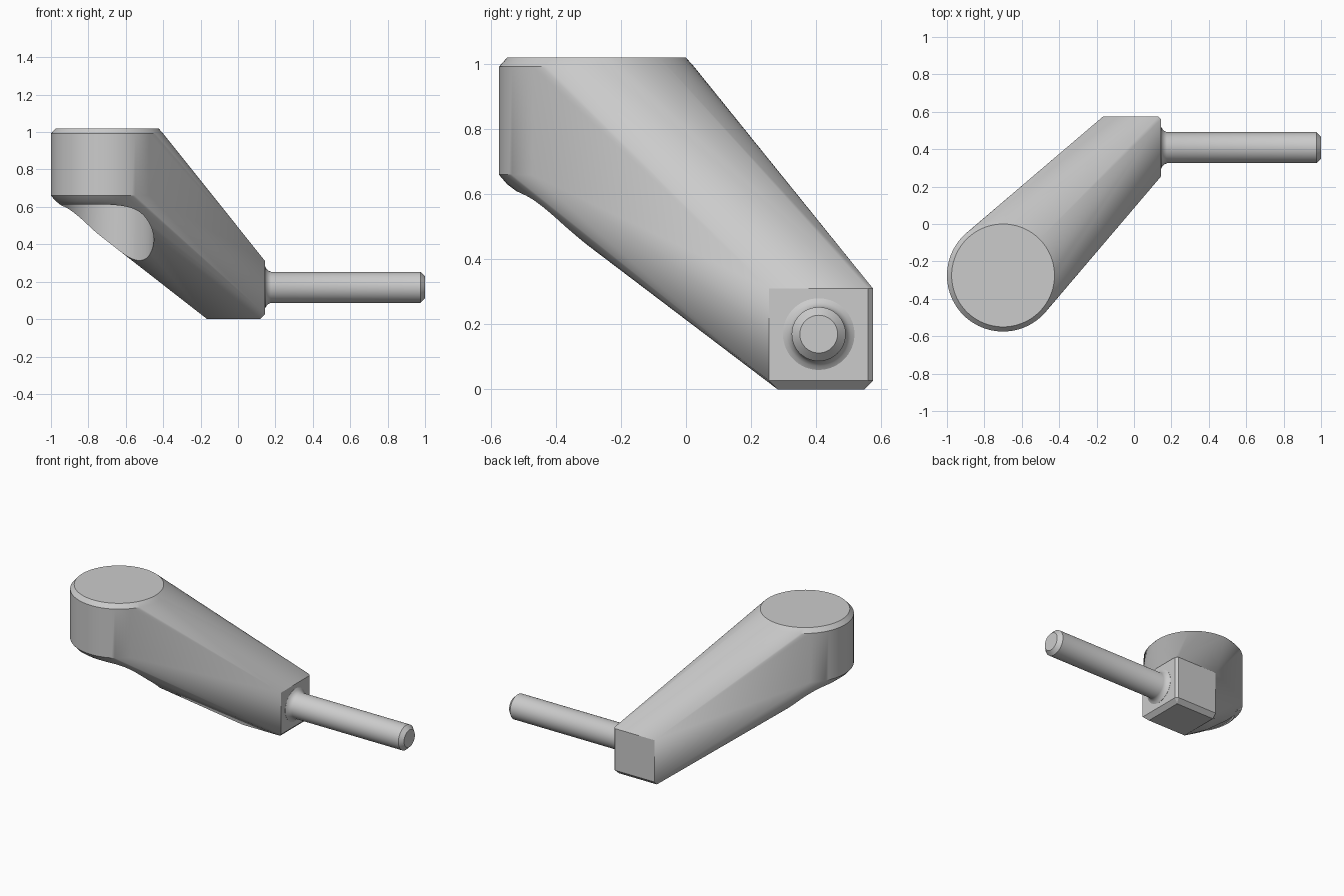
import bpy, bmesh
from math import cos, sin, pi, radians

if "Cube" in bpy.data.objects:
    bpy.data.objects.remove(bpy.data.objects["Cube"])

SEG = 96
HX, HY = -0.70, -0.275          # hub axis


def make_object(name, bm):
    bmesh.ops.recalc_face_normals(bm, faces=bm.faces)
    me = bpy.data.meshes.new(name)
    bm.to_mesh(me)
    bm.free()
    ob = bpy.data.objects.new(name, me)
    bpy.context.collection.objects.link(ob)
    return ob


def select_only(ob):
    bpy.ops.object.select_all(action='DESELECT')
    ob.select_set(True)
    bpy.context.view_layer.objects.active = ob


def lathe(name, profile, place):
    """Closed round solid from (radius, height) pairs; place maps to world."""
    bm = bmesh.new()
    rings = [[bm.verts.new(place(r * cos(2 * pi * i / SEG), r * sin(2 * pi * i / SEG), h))
              for i in range(SEG)] for r, h in profile]
    for a, b in zip(rings, rings[1:]):
        for i in range(SEG):
            j = (i + 1) % SEG
            bm.faces.new((a[i], a[j], b[j], b[i]))
    bm.faces.new(rings[0])
    bm.faces.new(rings[-1])
    return make_object(name, bm)


# Lever arm: round hub blended into a chamfered square block
bm = bmesh.new()
for r, z in [(0.252, 0.615), (0.275, 0.631), (0.30, 0.66), (0.30, 0.992), (0.275, 1.02)]:
    for i in range(SEG):
        a = 2 * pi * i / SEG
        bm.verts.new((HX + r * cos(a), HY + r * sin(a), z))
x0, x1, y0, y1, c = -0.165, 0.145, 0.255, 0.575, 0.027
for z in (0.027, 0.31):
    for x, y in [(x0, y1), (x1, y0), (x1, y1 - 0.015), (x1 - 0.015, y1)]:
        bm.verts.new((x, y, z))
for x, y in [(x0, y0 + c), (x0, y1 - c), (x1 - c, y0 + c), (x1 - c, y1 - c)]:
    bm.verts.new((x, y, 0))
res = bmesh.ops.convex_hull(bm, input=bm.verts)
loose = {v for v in res['geom_interior'] + res['geom_unused']
         if isinstance(v, bmesh.types.BMVert)}
bmesh.ops.delete(bm, geom=list(loose), context='VERTS')
bmesh.ops.dissolve_limit(bm, angle_limit=radians(0.2), verts=bm.verts, edges=bm.edges)
arm = make_object("lever_arm", bm)

# Round clearance under the hub
cutter = lathe("hub_clearance_cutter", [(0.25, -0.2), (0.25, 0.62)],
               lambda u, v, h: (HX + u, HY + v, h))
cutter.hide_render = True
mod = arm.modifiers.new("clearance", 'BOOLEAN')
mod.operation = 'DIFFERENCE'
mod.solver = 'EXACT'
mod.object = cutter
select_only(arm)
bpy.ops.object.modifier_apply(modifier=mod.name)
bpy.data.objects.remove(cutter)

# Handle pin with flared root and chamfered tip
pin = lathe("handle_pin",
            [(0.11, 0.14), (0.11, 0.146), (0.098, 0.153), (0.089, 0.163), (0.083, 0.176),
             (0.083, 0.975), (0.058, 1.0)],
            lambda u, v, h: (h, 0.408 + u, 0.17 + v))

for ob in (arm, pin):
    select_only(ob)
    bpy.ops.object.shade_smooth_by_angle(angle=radians(28))
